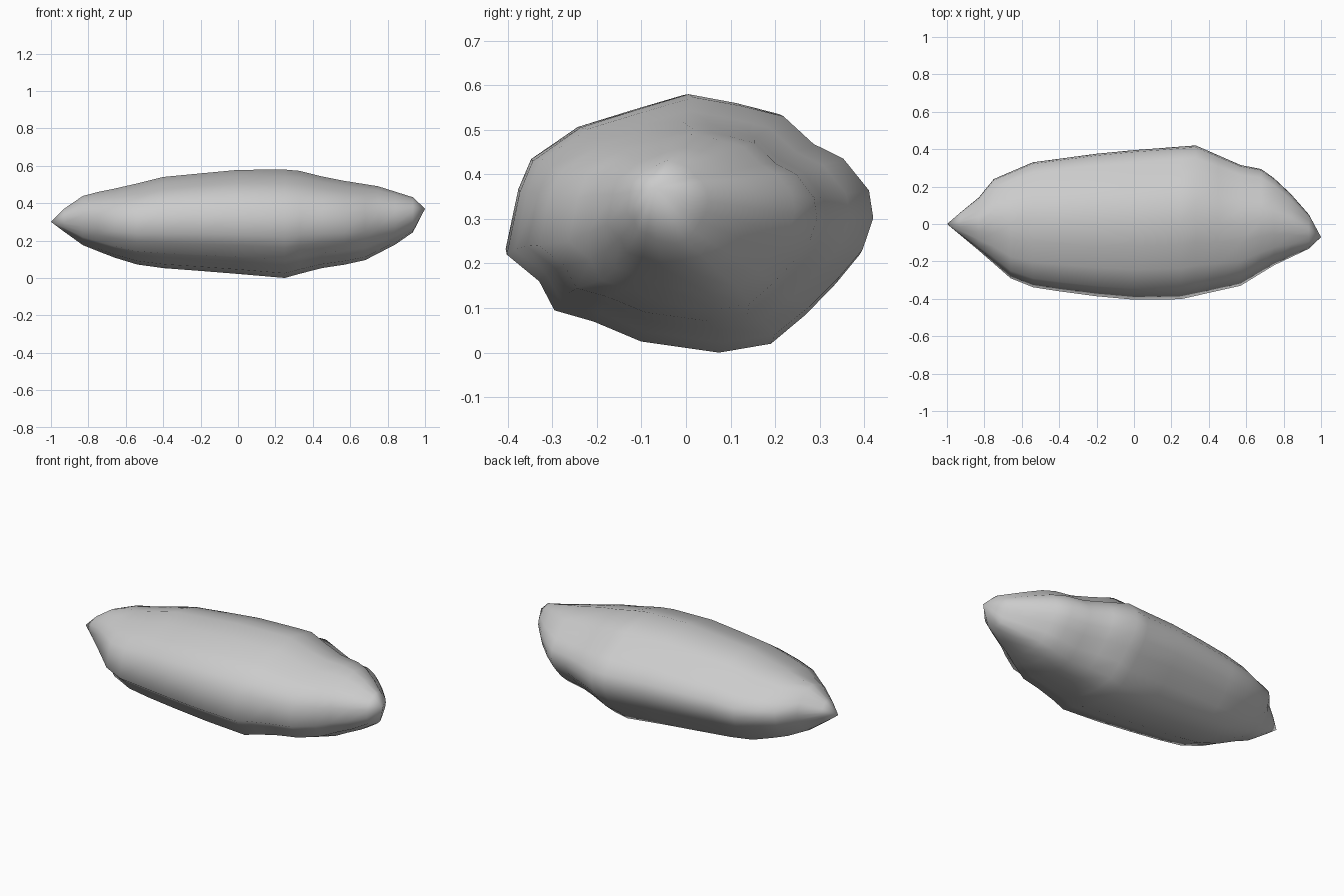
import bpy, bmesh

if "Cube" in bpy.data.objects:
    bpy.data.objects.remove(bpy.data.objects["Cube"])

# Outline of the widest cross-section (y, z), seen from the right side
SECTION = [(-.42, .22), (-.39, .36), (-.36, .43), (-.25, .505), (-.12, .545), (0, .58), (.11, .56),
           (.21, .535), (.28, .47), (.35, .435), (.41, .36), (.42, .295), (.395, .22), (.34, .155),
           (.27, .085), (.19, .02), (.07, 0), (-.11, .025), (-.22, .07), (-.31, .095), (-.345, .16)]
# Silhouettes along x
TOP = [(-1, .30), (-.93, .37), (-.82, .445), (-.6, .49), (-.4, .54), (0, .578), (.3, .58),
       (.5, .53), (.75, .49), (.94, .43), (1, .37)]
BOTTOM = [(-1, .30), (-.84, .18), (-.68, .115), (-.5, .06), (-.1, .03), (.25, 0), (.43, .05),
          (.66, .085), (.93, .225), (.95, .30), (1, .37)]
BACK = [(-1, 0), (-.93, .06), (-.82, .15), (-.75, .24), (-.54, .33), (-.13, .385), (.33, .42),
        (.57, .315), (.7, .29), (.83, .17), (.93, .06), (1, -.07)]
FRONT = [(-1, 0), (-.82, -.15), (-.66, -.29), (-.56, -.335), (-.27, -.38), (.17, -.42),
         (.57, -.33), (.75, -.22), (.94, -.13), (1, -.07)]
STATIONS = [-.93, -.83, -.75, -.66, -.54, -.4, -.2, 0, .25, .33, .45, .57, .68, .75, .84, .935]


def sample(curve, x):
    for (x0, v0), (x1, v1) in zip(curve, curve[1:]):
        if x <= x1:
            return v0 + (v1 - v0) * (x - x0) / (x1 - x0)
    return curve[-1][1]


# Stone body: the section fitted to the silhouettes at every station
bm = bmesh.new()
rings = []
for x in STATIONS:
    y0, y1 = sample(FRONT, x), sample(BACK, x)
    z0, z1 = sample(BOTTOM, x), sample(TOP, x)
    rings.append([bm.verts.new((x, y0 + (y1 - y0) * (y + .42) / .84, z0 + (z1 - z0) * z / .58))
                  for y, z in SECTION])
n = len(SECTION)
for a, b in zip(rings, rings[1:]):
    for i in range(n):
        j = (i + 1) % n
        bm.faces.new((a[i], a[j], b[j], b[i]))

# Pointed ends
for ring, tip in ((rings[0], (-1, 0, .30)), (rings[-1], (1, -.07, .37))):
    v = bm.verts.new(tip)
    for i in range(n):
        bm.faces.new((ring[i], ring[(i + 1) % n], v))
bmesh.ops.recalc_face_normals(bm, faces=bm.faces[:])
for f in bm.faces:
    f.smooth = True

mesh = bpy.data.meshes.new("stone")
bm.to_mesh(mesh)
bm.free()
bpy.context.collection.objects.link(bpy.data.objects.new("stone", mesh))
